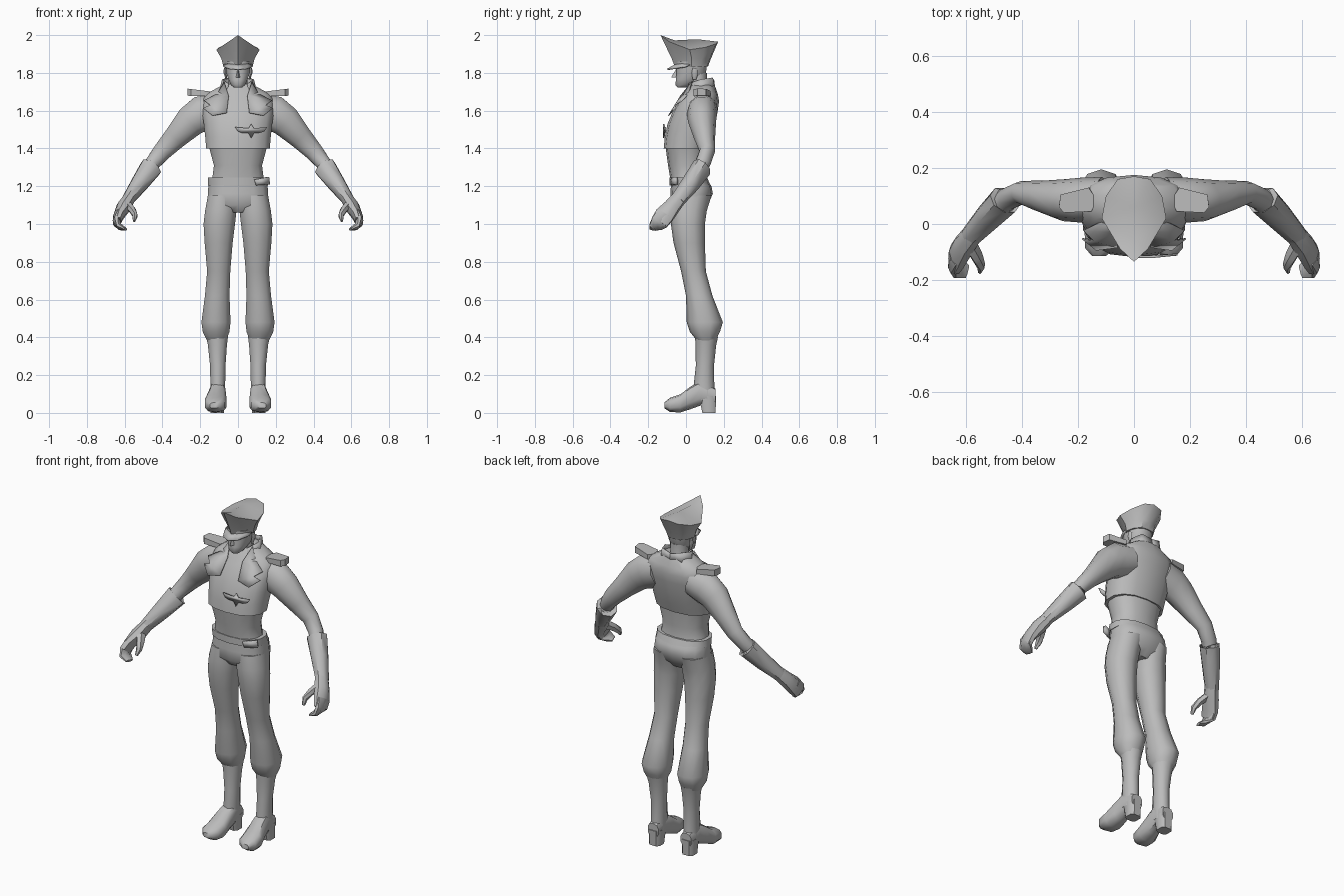
import bpy, bmesh, math
from mathutils import Vector as V

grey = bpy.data.materials.new("plain_grey")
grey.diffuse_color = (0.5, 0.5, 0.5, 1)


def make(name, verts, faces, mirror=False, thick=0, angle=45):
    me = bpy.data.meshes.new(name)
    me.from_pydata([tuple(v) for v in verts], [], faces)
    bm = bmesh.new()
    bm.from_mesh(me)
    bmesh.ops.recalc_face_normals(bm, faces=bm.faces)
    bm.to_mesh(me)
    bm.free()
    me.materials.append(grey)
    ob = bpy.data.objects.new(name, me)
    bpy.context.collection.objects.link(ob)
    if thick:
        ob.modifiers.new("thickness", 'SOLIDIFY').thickness = thick
    if mirror:
        ob.modifiers.new("mirror", 'MIRROR')
    bpy.ops.object.select_all(action='DESELECT')
    ob.select_set(True)
    bpy.context.view_layer.objects.active = ob
    bpy.ops.object.shade_smooth_by_angle(angle=math.radians(angle))
    return ob


def loft(name, rings, n=10, power=1.0, **kw):
    """Skin a list of (centre, u, v) elliptical rings, closed at both ends."""
    verts, faces = [], []
    for c, u, v in rings:
        for i in range(n):
            a = 2 * math.pi * (i + 0.5) / n
            ca, sa = math.cos(a), math.sin(a)
            verts.append(c + u * math.copysign(abs(ca) ** power, ca)
                         + v * math.copysign(abs(sa) ** power, sa))
    for r in range(len(rings) - 1):
        for i in range(n):
            j = (i + 1) % n
            faces.append((r * n + i, r * n + j, (r + 1) * n + j, (r + 1) * n + i))
    faces.append(tuple(range(n)))
    faces.append(tuple(range(len(verts) - n, len(verts))))
    return make(name, verts, faces, **kw)


def stack(name, rows, **kw):
    """Horizontal rings: z, x0, x1, y front, y back."""
    return loft(name, [(V(((a + b) / 2, (f + k) / 2, z)), V(((b - a) / 2, 0, 0)),
                        V((0, (k - f) / 2, 0))) for z, a, b, f, k in rows], **kw)


def body(name, rows, **kw):
    """Centred horizontal rings: z, half width, y front, y back."""
    return stack(name, [(z, -w, w, f, k) for z, w, f, k in rows], **kw)


def limb(name, rows, **kw):
    """Rings square to a path: x, y, z, radius across, radius deep."""
    pts = [V(r[:3]) for r in rows]
    rings = []
    for i, r in enumerate(rows):
        t = (pts[min(i + 1, len(pts) - 1)] - pts[max(i - 1, 0)]).normalized()
        side = t.cross(V((0, 1, 0))).normalized()
        rings.append((pts[i], side * r[3], side.cross(t) * r[4]))
    return loft(name, rings, mirror=True, **kw)


# torso and hips
body("jacket", [(1.40, .172, -.118, .115), (1.46, .177, -.112, .135), (1.53, .185, -.098, .155),
                (1.60, .195, -.068, .168), (1.65, .195, -.04, .175), (1.69, .17, -.012, .168),
                (1.74, .075, .015, .15)], n=14, power=.85)
body("waist", [(1.20, .15, -.08, .11), (1.25, .138, -.085, .10), (1.31, .13, -.095, .10),
               (1.42, .16, -.11, .11)], n=14, power=.85)
body("hips", [(1.06, .09, -.05, .08), (1.10, .165, -.082, .115), (1.16, .163, -.083, .142),
              (1.20, .16, -.08, .135), (1.24, .157, -.078, .105)], n=14, power=.8)
body("belt", [(1.205, .163, -.088, .13), (1.245, .162, -.088, .112)], n=14, power=.85)

# legs
stack("trouser_leg", [(1.15, .0, .163, -.08, .135), (1.07, .004, .178, -.085, .11),
                      (1.0, .012, .186, -.08, .10), (.9, .025, .18, -.066, .10),
                      (.75, .038, .166, -.026, .105), (.62, .042, .178, 0, .14),
                      (.48, .036, .197, .004, .195), (.43, .042, .19, .02, .18),
                      (.38, .06, .165, .06, .155)], mirror=True, power=.9)
stack("boot_shaft", [(.07, .068, .148, .04, .155), (.14, .066, .148, .04, .15),
                     (.25, .064, .15, .052, .148), (.36, .056, .162, .05, .16),
                     (.405, .05, .172, .048, .17), (.395, .062, .16, .06, .155)],
      mirror=True)
loft("boot_foot", [(V((x, y, (a + b) / 2)), V((w, 0, 0)), V((0, 0, (b - a) / 2)))
                   for y, x, w, a, b in [(-.115, .125, .025, .025, .055), (-.085, .122, .055, .005, .08),
                                         (-.03, .118, .06, .002, .098), (.025, .112, .05, .02, .14),
                                         (.08, .108, .042, .04, .17), (.155, .108, .036, .05, .13)]],
     mirror=True, power=.75)
stack("boot_heel", [(0, .072, .146, .085, .158), (.09, .068, .148, .065, .162)],
      mirror=True, n=8, power=.6)

# arms
limb("sleeve", [(.11, .09, 1.61, .085, .078), (.19, .085, 1.585, .10, .08), (.25, .085, 1.545, .088, .075),
                (.33, .098, 1.46, .066, .057), (.40, .112, 1.385, .052, .042),
                (.45, .09, 1.325, .042, .042), (.5, .04, 1.25, .036, .036)])
limb("glove_cuff", [(.465, .085, 1.29, .045, .042), (.46, .085, 1.30, .062, .055),
                    (.52, .025, 1.215, .05, .05), (.585, -.045, 1.125, .034, .04)], n=8)
limb("hand", [(.57, -.03, 1.145, .034, .04), (.605, -.075, 1.09, .04, .045),
              (.63, -.115, 1.045, .03, .055), (.64, -.14, 1.01, .022, .05)], n=8)
limb("fingers", [(.632, -.11, 1.05, .028, .05), (.642, -.14, 1.01, .022, .05),
                 (.625, -.16, .985, .018, .04), (.595, -.17, .972, .008, .025)], n=8)
limb("thumb", [(.59, -.06, 1.11, .024, .03), (.56, -.115, 1.075, .02, .026),
               (.545, -.15, 1.045, .015, .02), (.55, -.17, 1.015, .007, .01)], n=6)

# shoulder boards
top = [(.13, .085), (.15, .045), (.25, .04), (.268, .06), (.262, .105), (.16, .13)]
k = len(top)
make("shoulder_board", [(x, y, 1.675 + (x - .13) * .03) for x, y in top]
     + [(x * .98 + .005, y, 1.70 + (x - .13) * .12) for x, y in top],
     [tuple(range(k)), tuple(range(k, 2 * k))]
     + [(i, (i + 1) % k, k + (i + 1) % k, k + i) for i in range(k)], mirror=True, angle=20)

# collar and lapels
make("collar", [(0, .155, 1.72), (.07, .14, 1.715), (.10, .08, 1.70), (.065, .0, 1.69),
                (0, .15, 1.76), (.06, .14, 1.775), (.085, .075, 1.765), (.055, .015, 1.745)],
     [(0, 1, 5, 4), (1, 2, 6, 5), (2, 3, 7, 6)], mirror=True, thick=.008)
make("lapel", [(.075, .03, 1.755), (.05, -.03, 1.68), (.06, -.085, 1.59), (.135, -.095, 1.575),
               (.185, -.055, 1.615), (.145, -.06, 1.63), (.18, -.025, 1.655), (.11, .01, 1.69)],
     [(0, 1, 7), (1, 5, 6, 7), (1, 2, 5), (2, 3, 4, 5)], mirror=True, thick=.006, angle=25)

# winged chest badge
half = [(0, .035), (.014, .012), (.085, .018), (.07, -.005), (.05, -.012), (.03, -.014), (.016, -.012), (0, -.04)]
badge = half + [(-x, z) for x, z in half[-2:0:-1]]
make("chest_badge", [(.07 + x, -.121 + .1 * max(x, 0), 1.495 + z) for x, z in badge],
     [tuple(range(len(badge)))], thick=.008, angle=20)
# belt tag
make("belt_buckle", [(.09, -.088, 1.235), (.165, -.062, 1.25), (.17, -.058, 1.21), (.10, -.086, 1.205)],
     [(0, 1, 2, 3)], thick=.018, angle=20)

# head
body("neck", [(1.66, .06, .0, .13), (1.72, .052, .01, .11), (1.80, .052, .02, .11)])
body("head", [(1.722, .022, -.045, .0), (1.735, .038, -.056, .03), (1.765, .052, -.056, .085),
              (1.80, .064, -.052, .108), (1.86, .07, -.052, .115)], n=12, power=.85)
make("nose", [(0, -.05, 1.825), (.014, -.045, 1.775), (-.014, -.045, 1.775), (0, -.078, 1.777)],
     [(0, 1, 3), (0, 2, 3), (1, 2, 3), (0, 1, 2)], angle=20)
stack("ear", [(1.765, .055, .066, .035, .055), (1.80, .06, .078, .03, .065),
              (1.825, .06, .076, .035, .06)], n=6, mirror=True)

# peaked cap: band, flared crown and top
rim = [(0, -.135, 2.0), (.05, -.088, 1.965), (.115, .02, 1.923), (.10, .10, 1.935),
       (.058, .16, 1.955), (0, .17, 1.965)]
ring = rim + [(-x, y, z) for x, y, z in rim[-2:0:-1]]
n = len(ring)


def scaled(sx, sy, z0):
    return [(x * sx, .03 + (y - .02) * sy, z0) for x, y, z in ring]


verts = scaled(.68, .58, 1.835) + scaled(.76, .68, 1.875) + ring + [(0, -.06, 1.972), (0, .06, 1.978)]
faces = [(r * n + i, r * n + (i + 1) % n, (r + 1) * n + (i + 1) % n, (r + 1) * n + i)
         for r in range(2) for i in range(n)]
a, b, t = 3 * n, 3 * n + 1, 2 * n
for s in (1, -1):
    p = [t + (s * i) % n for i in range(6)]
    faces += [(a, p[0], p[1]), (a, p[1], p[2]), (a, p[2], b)]
    faces += [(b, p[i], p[i + 1]) for i in (2, 3, 4)]
faces.append(tuple(range(n)))
make("cap", verts, faces, angle=40)
make("cap_visor", [(0, -.05, 1.85), (.05, -.03, 1.85), (.078, .02, 1.845),
                   (0, -.1, 1.822), (.045, -.078, 1.825), (.08, -.005, 1.835)],
     [(0, 1, 4, 3), (1, 2, 5, 4)], mirror=True, thick=.008)
